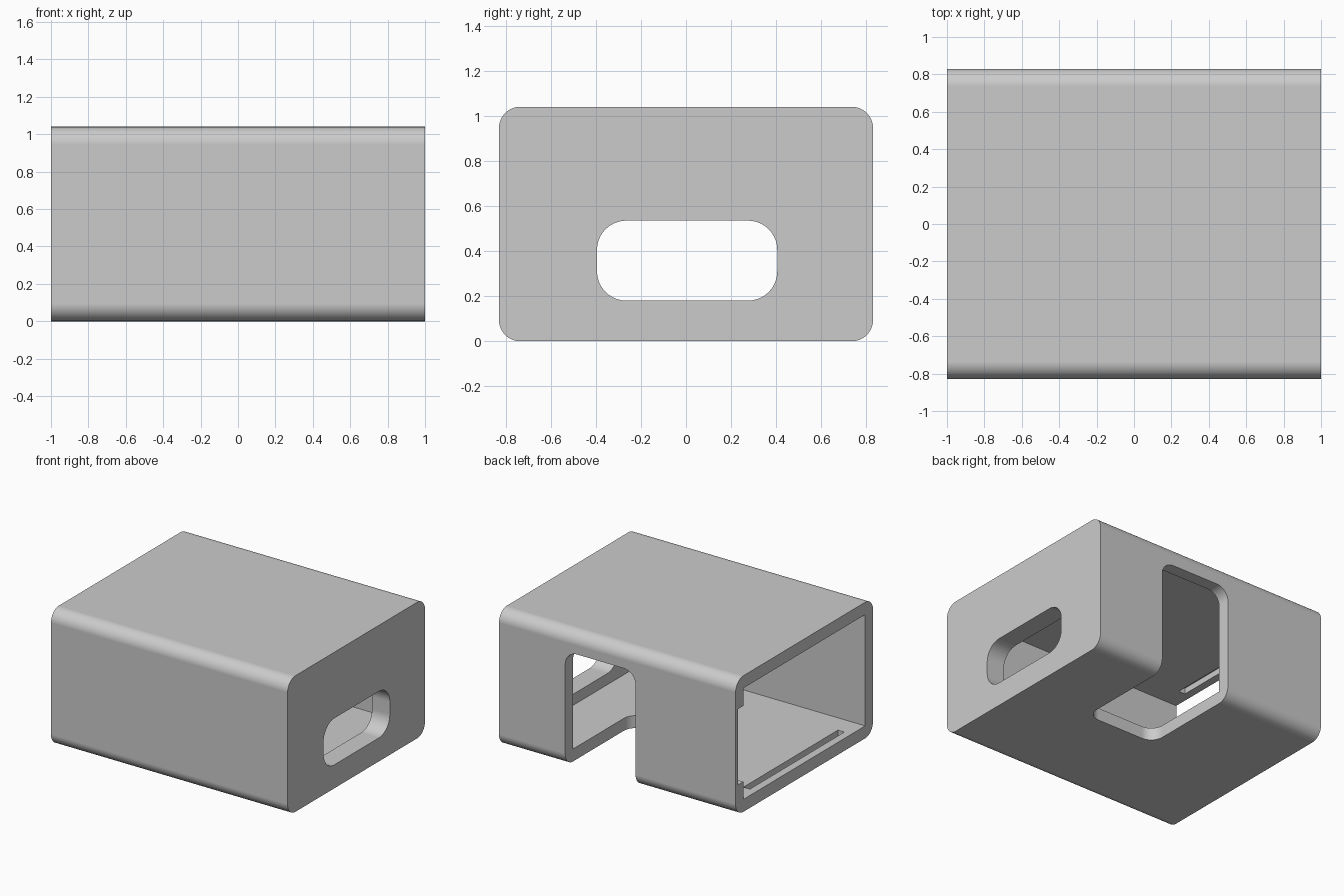
import bpy
import bmesh
import math
from mathutils import Vector

cube = bpy.data.objects.get("Cube")
if cube:
    bpy.data.objects.remove(cube, do_unlink=True)

grey = bpy.data.materials.new("matte_grey")
grey.use_nodes = True
colour = (0.6, 0.6, 0.6, 1)
grey.diffuse_color = colour
grey.node_tree.nodes["Principled BSDF"].inputs["Base Color"].default_value = colour


def prism(name, axis, u, v, depth, radius=0, steps=10):
    """Rounded rectangle spanning u by v, extruded over depth along an axis."""
    outline = []
    if radius:
        centres = [(u[1] - radius, v[1] - radius), (u[0] + radius, v[1] - radius),
                   (u[0] + radius, v[0] + radius), (u[1] - radius, v[0] + radius)]
        for quarter, (cu, cv) in enumerate(centres):
            for i in range(steps + 1):
                a = (quarter + i / steps) * math.pi / 2
                outline.append((cu + radius * math.cos(a), cv + radius * math.sin(a)))
    else:
        outline = [(u[1], v[1]), (u[0], v[1]), (u[0], v[0]), (u[1], v[0])]

    def place(p, d):
        return {"x": (d, *p), "y": (p[0], d, p[1]), "z": (*p, d)}[axis]

    bm = bmesh.new()
    face = bm.faces.new([bm.verts.new(place(p, depth[0])) for p in outline])
    grown = bmesh.ops.extrude_face_region(bm, geom=[face])["geom"]
    shift = Vector(place((0, 0), depth[1] - depth[0]))
    bmesh.ops.translate(bm, vec=shift, verts=[g for g in grown if isinstance(g, bmesh.types.BMVert)])
    bmesh.ops.recalc_face_normals(bm, faces=bm.faces)
    mesh = bpy.data.meshes.new(name)
    bm.to_mesh(mesh)
    bm.free()
    mesh.materials.append(grey)
    obj = bpy.data.objects.new(name, mesh)
    bpy.context.collection.objects.link(obj)
    return obj


# Outer sleeve with rounded long edges
half_depth, height, wall = 0.83, 1.04, 0.095
inner = half_depth - wall
shell = prism("enclosure_shell", "x", (-half_depth, half_depth), (0, height), (-1, 1), 0.094)

cutters = [
    # Main cavity, open at one end
    prism("cavity", "x", (-inner, inner), (wall, height - wall), (-1.2, 0.85)),
    # Rounded port through the closed end
    prism("end_port", "x", (-0.395, 0.405), (0.18, 0.535), (0.7, 1.2), 0.13),
    # Corner opening through the back wall and the floor
    prism("back_opening", "y", (-0.155, 0.44), (-0.4, 0.88), (0.65, 1.1), 0.1),
    prism("floor_opening", "z", (-0.155, 0.44), (0.02, 1.2), (-0.2, 0.2), 0.1),
    # Recess at the rim of the back wall
    prism("rim_recess", "x", (0.6, 0.8), (0.23, 0.81), (-1.1, -0.88)),
]
# Catch slots in floor and ceiling
for name, z in (("floor_slot", wall), ("ceiling_slot", height - wall)):
    cutters.append(prism(name, "z", (-0.94, -0.885), (-0.57, 0.57), (z - 0.045, z + 0.045)))

for cutter in cutters:
    cutter.hide_render = True
    mod = shell.modifiers.new(cutter.name, "BOOLEAN")
    mod.operation = "DIFFERENCE"
    mod.solver = "EXACT"
    mod.object = cutter

# Bake the cuts and drop the cutters
graph = bpy.context.evaluated_depsgraph_get()
baked = bpy.data.meshes.new_from_object(shell.evaluated_get(graph))
shell.modifiers.clear()
shell.data = baked
for cutter in cutters:
    bpy.data.objects.remove(cutter, do_unlink=True)

# Smooth fillets, crisp edges, flat walls
bpy.ops.object.select_all(action="DESELECT")
shell.select_set(True)
bpy.context.view_layer.objects.active = shell
bpy.ops.object.shade_smooth_by_angle(angle=math.radians(30))
weighted = shell.modifiers.new("flat_walls", "WEIGHTED_NORMAL")
weighted.keep_sharp = True
